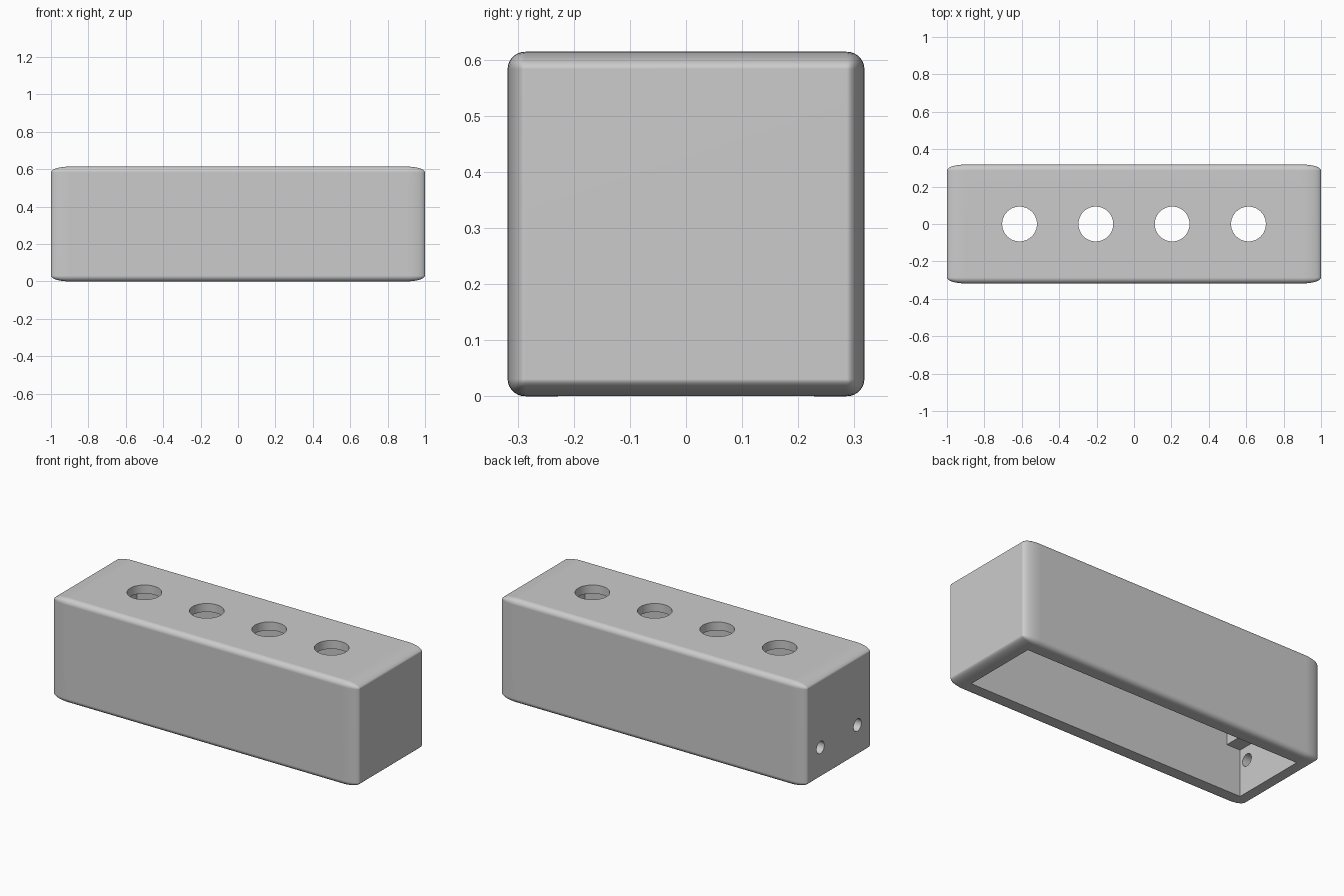
import bpy
import bmesh
from mathutils import Matrix, Vector

if "Cube" in bpy.data.objects:
    bpy.data.objects.remove(bpy.data.objects["Cube"], do_unlink=True)

HALF = Vector((1.0, 0.318, 0.307))   # half size of the block
TOP = HALF.z * 2
WALL, ROOF = 0.09, 0.05              # side wall and roof thickness
IN_X, IN_Y = HALF.x - WALL, HALF.y - WALL
POST_Z = 0.277                       # underside of the corner posts

grey = bpy.data.materials.new("mid_grey")
grey.use_nodes = True
grey.diffuse_color = (0.6, 0.6, 0.6, 1)
grey.node_tree.nodes["Principled BSDF"].inputs["Base Color"].default_value = (0.6, 0.6, 0.6, 1)


def finish(name, bm):
    mesh = bpy.data.meshes.new(name)
    bm.to_mesh(mesh)
    bm.free()
    mesh.materials.append(grey)
    obj = bpy.data.objects.new(name, mesh)
    bpy.context.collection.objects.link(obj)
    return obj


def box(name, low, high, bevel=0.0):
    """Box between two corners; the bevel is made on a cube, then stretched."""
    low, high = Vector(low), Vector(high)
    bm = bmesh.new()
    bmesh.ops.create_cube(bm, size=2)
    if bevel:
        bmesh.ops.bevel(bm, geom=bm.edges[:], offset=bevel, segments=7,
                        profile=0.5, affect='EDGES')
    bmesh.ops.scale(bm, vec=(high - low) / 2, verts=bm.verts)
    bmesh.ops.translate(bm, vec=(low + high) / 2, verts=bm.verts)
    return finish(name, bm)


def cylinder(name, centre, radius, depth, axis):
    bm = bmesh.new()
    turn = Vector((0, 0, 1)).rotation_difference(Vector(axis)).to_matrix().to_4x4()
    bmesh.ops.create_cone(bm, cap_ends=True, segments=48, radius1=radius, radius2=radius,
                          depth=depth, matrix=Matrix.Translation(centre) @ turn)
    return finish(name, bm)


# Rounded outer block
housing = box("housing", (-HALF.x, -HALF.y, 0), (HALF.x, HALF.y, TOP), bevel=0.1)

# Cutters: open cavity below, four top holes, two screw holes in one end
cutters = [box("cavity_cutter", (-IN_X, -IN_Y, -0.1), (IN_X, IN_Y, TOP - ROOF))]
for x in (-0.612, -0.204, 0.204, 0.612):
    cutters.append(cylinder("top_hole_cutter", (x, 0, TOP), 0.093, 0.3, (0, 0, 1)))
for side in (-1, 1):
    cutters.append(cylinder("end_hole_cutter", (-HALF.x, side * 0.173, 0.195),
                            0.036, 0.3, (1, 0, 0)))

bpy.context.view_layer.objects.active = housing
for cutter in cutters:
    cut = housing.modifiers.new("cut", 'BOOLEAN')
    cut.operation = 'DIFFERENCE'
    cut.solver = 'EXACT'
    cut.object = cutter
    bpy.ops.object.modifier_apply(modifier=cut.name)
    bpy.data.objects.remove(cutter, do_unlink=True)

# Smooth rounded edges, crisp hole rims
bpy.ops.object.select_all(action='DESELECT')
housing.select_set(True)
bpy.ops.object.shade_smooth_by_angle(angle=0.6)
weighted = housing.modifiers.new("flat_faces", 'WEIGHTED_NORMAL')
weighted.keep_sharp = True

# Square posts in the four inner corners, sunk slightly into walls and roof
SINK = 0.02
for sx, end in ((-1, "right"), (1, "left")):
    for sy, face in ((-1, "front"), (1, "back")):
        xs = sorted((sx * (IN_X - WALL), sx * (IN_X + SINK)))
        ys = sorted((sy * (IN_Y - WALL), sy * (IN_Y + SINK)))
        box(f"{face}_{end}_post", (xs[0], ys[0], POST_Z),
            (xs[1], ys[1], TOP - ROOF + SINK))
